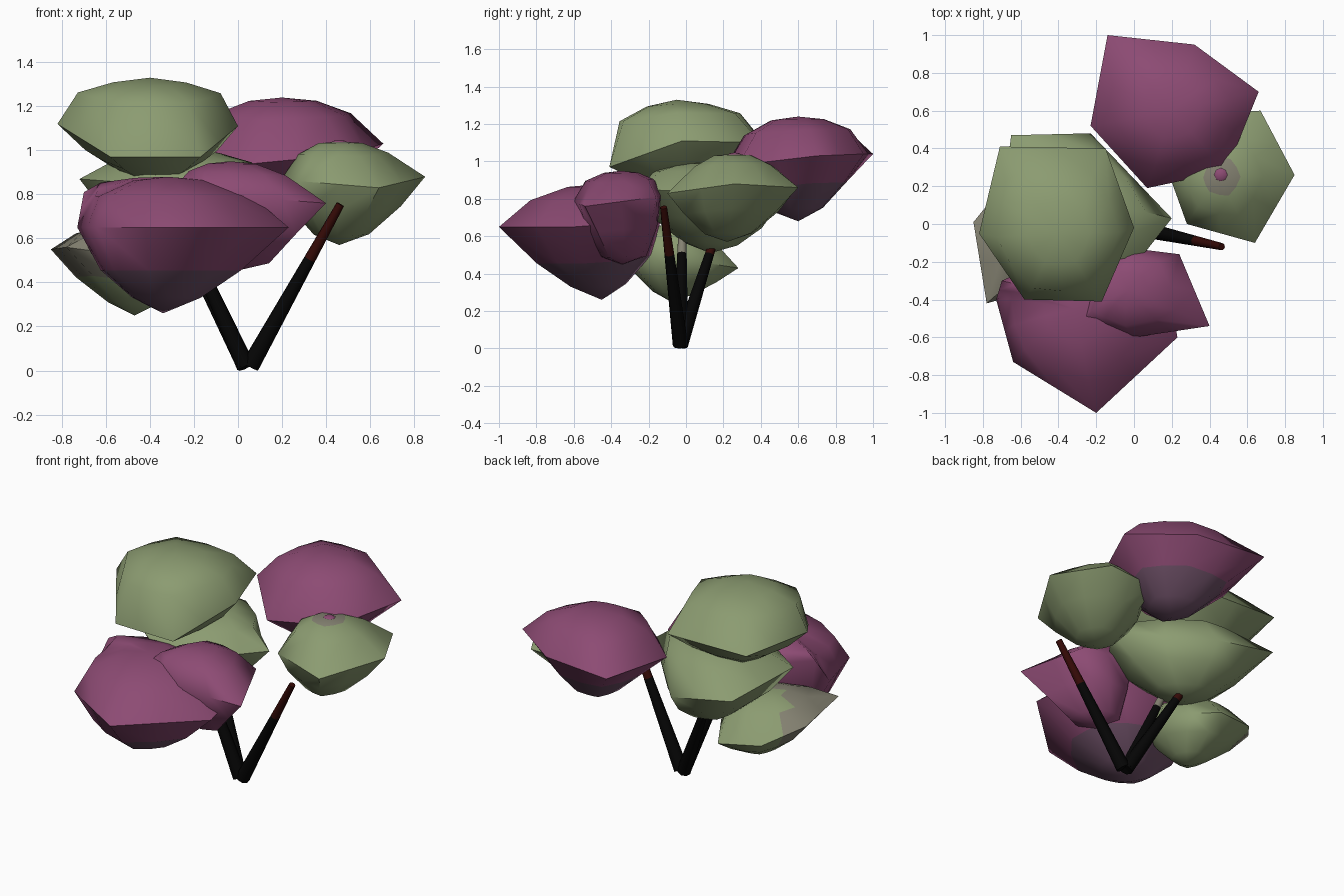
import bpy, bmesh, math
from mathutils import Vector

old = bpy.data.objects.get("Cube")
if old:
    bpy.data.objects.remove(old, do_unlink=True)


def material(name, rgb):
    m = bpy.data.materials.new(name)
    m.use_nodes = True
    m.diffuse_color = (*rgb, 1)
    m.node_tree.nodes["Principled BSDF"].inputs["Base Color"].default_value = (*rgb, 1)
    return m


GREEN = material("leaf green", (0.26, 0.33, 0.165))
MAGENTA = material("leaf magenta", (0.265, 0.07, 0.173))
GREY = material("faded green", (0.23, 0.22, 0.165))
PLUM = material("faded plum", (0.155, 0.08, 0.135))
BARK = material("black bark", (0.0015, 0.0015, 0.0015))
TIP = material("red bark tip", (0.035, 0.003, 0.002))


def finish(bm, name, mats, angle):
    bmesh.ops.recalc_face_normals(bm, faces=bm.faces)
    me = bpy.data.meshes.new(name)
    bm.to_mesh(me)
    bm.free()
    ob = bpy.data.objects.new(name, me)
    bpy.context.collection.objects.link(ob)
    for m in mats:
        me.materials.append(m)
    bpy.ops.object.select_all(action='DESELECT')
    ob.select_set(True)
    bpy.context.view_layer.objects.active = ob
    bpy.ops.object.shade_smooth_by_angle(angle=math.radians(angle))
    return ob


def foliage(name, mats, top, bottom, rim, faded=(), where=lambda c: True,
            dome=((0.72, 0.66), (0.36, 0.93)), belly=((0.72, 0.42), (0.34, 0.8))):
    """Clump: cornered rim, rounded dome above, pointed belly below.
    Faces of the faded bands (counted from the top) that pass the
    where test take the second colour."""
    rim = [Vector(p) for p in rim]
    top, bottom = Vector(top), Vector(bottom)
    # rim corners with a midpoint on each edge
    edge = []
    for a, b in zip(rim, rim[1:] + rim[:1]):
        edge += [a, (a + b) / 2]
    middle = sum(edge, Vector()) / len(edge)
    radius = sum((p - middle).xy.length for p in edge) / len(edge)

    def ring(pole, scale, rise):
        points = []
        for p in edge:
            d = (p - middle).xy
            d = d.lerp(d.normalized() * radius, 0.5)
            c = middle.xy.lerp(pole.xy, rise) + d * scale
            points.append(Vector((c.x, c.y, p.z + (pole.z - p.z) * rise)))
        return points

    bm = bmesh.new()
    layers = [ring(top, s, r) for s, r in reversed(dome)]
    layers += [edge] + [ring(bottom, s, r) for s, r in belly]
    loops = [[bm.verts.new(p) for p in layer] for layer in layers]
    n = len(edge)
    poles = [bm.verts.new(top), bm.verts.new(bottom)]
    bands = [[(poles[0], loops[0][i], loops[0][(i + 1) % n]) for i in range(n)]]
    for u, v in zip(loops, loops[1:]):
        bands.append([(u[i], v[i], v[(i + 1) % n], u[(i + 1) % n]) for i in range(n)])
    bands.append([(poles[1], loops[-1][i], loops[-1][(i + 1) % n]) for i in range(n)])
    for k, band in enumerate(bands):
        for verts in band:
            face = bm.faces.new(verts)
            face.material_index = int(k in faded and where(face.calc_center_median()))
    return finish(bm, name, mats, 60)


def limb(name, start, end, r0, r1, tip_from, tip):
    """Tapered eight-sided limb whose outer end changes colour."""
    start, end = Vector(start), Vector(end)
    turn = (end - start).to_track_quat('Z', 'Y')
    bm = bmesh.new()
    rings = []
    for t in (0, tip_from, 1):
        r = r0 + (r1 - r0) * t
        rings.append([bm.verts.new(start.lerp(end, t) + turn @ Vector(
            (r * math.cos(math.tau * i / 8), r * math.sin(math.tau * i / 8), 0)))
            for i in range(8)])
    for k, (u, v) in enumerate(zip(rings, rings[1:])):
        for i in range(8):
            j = (i + 1) % 8
            bm.faces.new((u[i], u[j], v[j], v[i])).material_index = k
    bm.faces.new(rings[0])
    bm.faces.new(rings[-1]).material_index = 1
    return finish(bm, name, [BARK, tip], 50)


# Branches rising from one foot
limb("right_branch", (0.055, -0.03, 0.02), (0.465, -0.12, 0.755), 0.042, 0.019, 0.66, TIP)
limb("left_branch", (0.035, -0.03, 0.02), (-0.25, 0.15, 0.58), 0.042, 0.022, 0.86, TIP)
limb("inner_branch", (0.035, -0.03, 0.02), (-0.23, -0.02, 0.6), 0.042, 0.022, 0.84, GREY)

# Green clumps
foliage("top_clump", [GREEN], (-0.4, -0.05, 1.33), (-0.38, 0.0, 0.84),
        [(-0.82, -0.05, 1.12), (-0.58, -0.4, 0.97), (-0.17, -0.41, 0.97),
         (0.0, -0.02, 1.11), (-0.15, 0.4, 1.1), (-0.71, 0.41, 1.11)],
        dome=((0.78, 0.68), (0.4, 0.9)))
foliage("middle_clump", [GREEN], (-0.25, 0.1, 1.0), (-0.27, 0.13, 0.51),
        [(-0.72, -0.05, 0.87), (-0.45, -0.25, 0.85), (-0.02, -0.25, 0.85),
         (0.2, 0.03, 0.84), (-0.23, 0.48, 0.75), (-0.65, 0.47, 0.83)],
        belly=((0.76, 0.44), (0.38, 0.83)))
foliage("right_clump", [GREEN, GREY], (0.46, 0.25, 1.04), (0.46, 0.22, 0.57),
        [(0.85, 0.26, 0.88), (0.64, -0.1, 0.83), (0.28, 0.0, 0.86),
         (0.19, 0.25, 0.86), (0.34, 0.58, 0.85), (0.67, 0.6, 0.86)],
        faded=(0,), dome=((0.62, 0.68), (0.3, 0.96)), belly=((0.76, 0.43), (0.38, 0.84)))
foliage("lower_clump", [GREEN, GREY], (-0.5, -0.1, 0.66), (-0.47, -0.08, 0.25),
        [(-0.85, 0.01, 0.55), (-0.78, -0.42, 0.56), (-0.35, -0.3, 0.5),
         (-0.23, -0.04, 0.48), (-0.42, 0.28, 0.43), (-0.68, 0.22, 0.46)],
        faded=(0, 1, 2, 3), where=lambda c: c.x + c.y < -0.7)

# Magenta clumps
foliage("back_clump", [MAGENTA, PLUM], (0.2, 0.6, 1.24), (0.22, 0.6, 0.68),
        [(-0.14, 1.0, 1.04), (0.32, 0.95, 1.04), (0.66, 0.7, 1.03),
         (0.49, 0.28, 0.98), (0.07, 0.19, 0.94), (-0.23, 0.52, 1.02)],
        faded=(4, 5), belly=((0.66, 0.42), (0.34, 0.8)))
foliage("front_clump", [MAGENTA, PLUM], (-0.32, -0.45, 0.88), (-0.34, -0.45, 0.26),
        [(-0.7, -0.3, 0.81), (-0.73, -0.4, 0.65), (-0.64, -0.73, 0.65),
         (-0.2, -1.0, 0.65), (0.23, -0.6, 0.65), (0.16, -0.22, 0.68),
         (-0.3, -0.12, 0.74)],
        faded=(4, 5), dome=((0.78, 0.62), (0.38, 0.93)), belly=((0.7, 0.5), (0.34, 0.82)))
foliage("small_front_clump", [MAGENTA], (-0.03, -0.35, 0.95), (-0.02, -0.34, 0.45),
        [(0.4, -0.54, 0.76), (0.24, -0.16, 0.81), (-0.08, -0.12, 0.82),
         (-0.3, -0.54, 0.82), (0.0, -0.6, 0.79)],
        belly=((0.8, 0.45), (0.5, 0.88)))

# Small bud on the right clump
bm = bmesh.new()
bmesh.ops.create_uvsphere(bm, u_segments=8, v_segments=5, radius=0.045)
for v in bm.verts:
    v.co = Vector((0.46 + v.co.x, 0.26 + v.co.y, 1.025 + v.co.z * 0.5))
finish(bm, "bud", [MAGENTA], 60)
